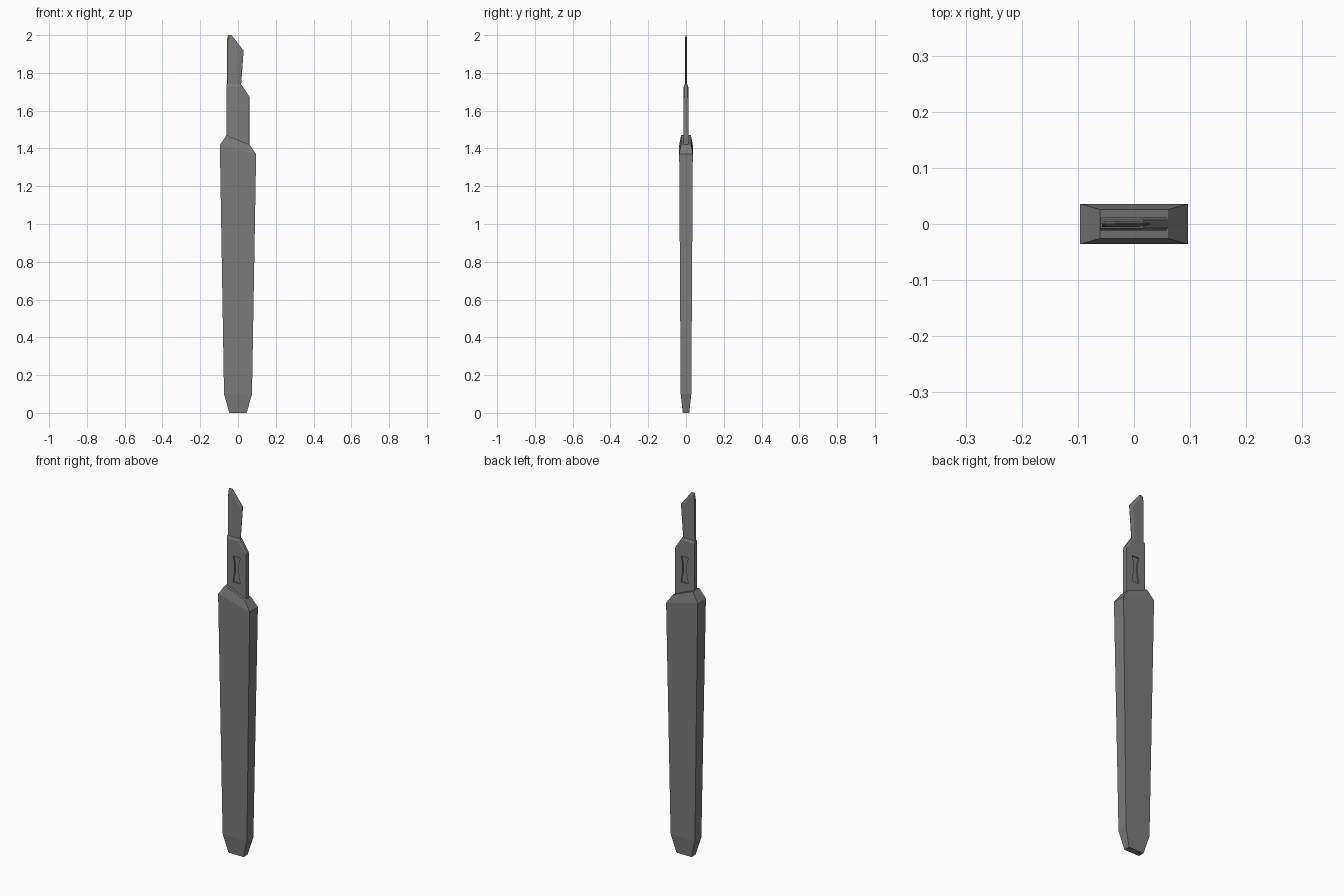
import bpy, bmesh

if "Cube" in bpy.data.objects:
    bpy.data.objects.remove(bpy.data.objects["Cube"])

gray = bpy.data.materials.new("steel gray")
gray.diffuse_color = (0.2, 0.2, 0.2, 1)
gray.use_nodes = True
gray.node_tree.nodes["Principled BSDF"].inputs["Base Color"].default_value = gray.diffuse_color


def make(name, bm):
    bmesh.ops.recalc_face_normals(bm, faces=bm.faces)
    me = bpy.data.meshes.new(name)
    bm.to_mesh(me)
    bm.free()
    ob = bpy.data.objects.new(name, me)
    bpy.context.collection.objects.link(ob)
    me.materials.append(gray)
    return ob


def loft(name, rings):
    """Skin a list of equal-length closed rings and cap both ends."""
    bm = bmesh.new()
    vs = [[bm.verts.new(p) for p in r] for r in rings]
    n = len(vs[0])
    for a, b in zip(vs, vs[1:]):
        for i in range(n):
            bm.faces.new((a[i], a[(i + 1) % n], b[(i + 1) % n], b[i]))
    bm.faces.new(vs[0])
    bm.faces.new(vs[-1])
    return make(name, bm)


def layer(profile, y):
    return [(x, y, z) for x, z in profile]


# Handle: rectangular sections (half width, half depth, left z, right z)
sections = [(0.046, 0.017, 0, 0), (0.074, 0.028, 0.1, 0.1),
            (0.096, 0.036, 1.418, 1.37), (0.061, 0.026, 1.47, 1.42)]
loft("handle", [[(-w, -d, l), (w, -d, r), (w, d, r), (-w, d, l)]
                for w, d, l, r in sections])

# Blade holder: plate with its upper edges chamfered
inner = [(-0.06, 1.40), (0.058, 1.38), (0.058, 1.665), (0.012, 1.725), (-0.06, 1.725)]
outer = [(-0.06, 1.40), (0.06, 1.38), (0.06, 1.675), (0.017, 1.74), (-0.06, 1.74)]
holder = loft("blade_holder", [layer(inner, -0.012), layer(outer, -0.007),
                               layer(outer, 0.007), layer(inner, 0.012)])

# Hourglass slot cut through the holder
half = [(0.022, 1.637), (0.012, 1.60), (0.012, 1.55), (0.022, 1.495)]
slot = half + [(-x, z) for x, z in reversed(half)]
cutter = loft("slot_cutter", [layer(slot, -0.05), layer(slot, 0.05)])
cutter.hide_render = True
cutter.hide_set(True)
mod = holder.modifiers.new("slot", 'BOOLEAN')
mod.operation = 'DIFFERENCE'
mod.solver = 'EXACT'
mod.object = cutter

# Blade: thin plate ground to a sharp edge, tang continuing behind the slot
flat = [(-0.058, 1.45), (0.05, 1.45), (0.05, 1.65), (0.0, 1.73), (0.01, 1.915),
        (-0.038, 1.985), (-0.05, 1.985), (-0.056, 1.965)]
edge = [(-0.058, 1.45), (0.05, 1.45), (0.05, 1.65), (0.016, 1.73), (0.03, 1.918),
        (-0.034, 2.0), (-0.053, 2.0), (-0.058, 1.975)]
loft("blade", [layer(flat, -0.005), layer(edge, -0.001),
               layer(edge, 0.001), layer(flat, 0.005)])
